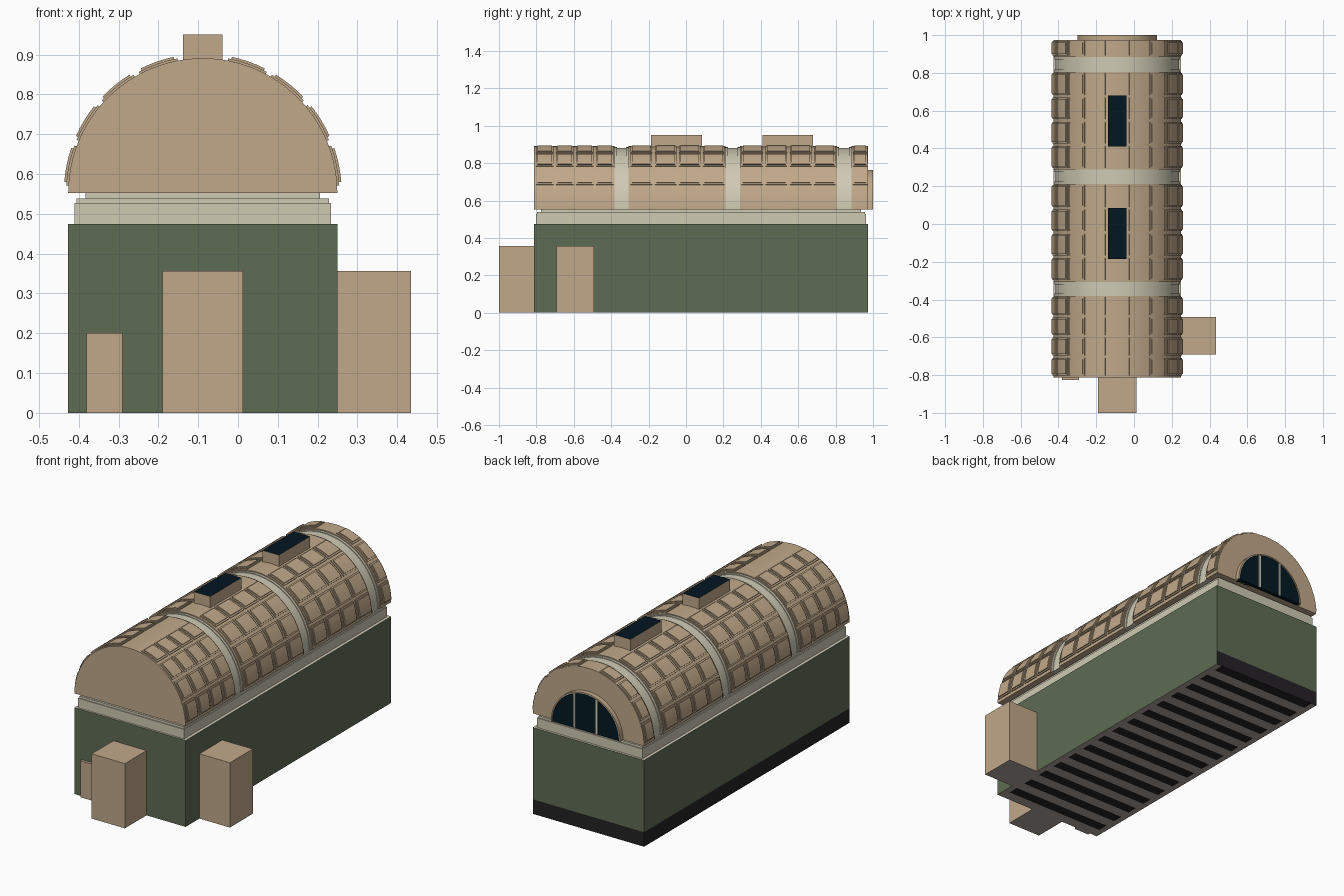
import bpy, bmesh, math
from mathutils import Vector

if "Cube" in bpy.data.objects:
    bpy.data.objects.remove(bpy.data.objects["Cube"])

CX, CZ = -0.0885, 0.553          # axis of the barrel vault
Y0, Y1 = -0.812, 0.974           # hall ends


def material(name, rgb):
    m = bpy.data.materials.new(name)
    m.diffuse_color = (*rgb, 1)
    m.use_nodes = True
    m.node_tree.nodes["Principled BSDF"].inputs["Base Color"].default_value = m.diffuse_color
    return m


TAN = material("tan plaster", (0.53, 0.395, 0.255))
GREEN = material("green wall", (0.114, 0.150, 0.087))
CREAM = material("cream stone", (0.62, 0.59, 0.455))
BLACK = material("black base", (0.018, 0.016, 0.018))
NAVY = material("navy glass", (0.001, 0.0085, 0.0155))
GREY = material("grey floor", (0.42, 0.385, 0.335))


def finish(name, bm, mats, smooth=False):
    bmesh.ops.recalc_face_normals(bm, faces=bm.faces)
    me = bpy.data.meshes.new(name)
    bm.to_mesh(me)
    bm.free()
    for m in mats:
        me.materials.append(m)
    ob = bpy.data.objects.new(name, me)
    bpy.context.collection.objects.link(ob)
    if smooth:
        bpy.ops.object.select_all(action='DESELECT')
        ob.select_set(True)
        bpy.context.view_layer.objects.active = ob
        bpy.ops.object.shade_smooth_by_angle(angle=math.radians(25))
    return ob


def add_box(bm, x0, x1, y0, y1, z0, z1):
    vs = bmesh.ops.create_cube(bm, size=1)["verts"]
    for v in vs:
        v.co = Vector(((x0 + x1) / 2 + v.co.x * (x1 - x0),
                       (y0 + y1) / 2 + v.co.y * (y1 - y0),
                       (z0 + z1) / 2 + v.co.z * (z1 - z0)))


def box(name, dims, mats, rule=None):
    bm = bmesh.new()
    add_box(bm, *dims)
    bm.normal_update()
    if rule:
        for f in bm.faces:
            f.material_index = rule(f)
    return finish(name, bm, mats)


def add_arc(bm, r0, r1, a0, a1, y0, y1, steps):
    """Arc-shaped block around the vault axis; r0 = 0 gives a solid segment."""
    angs = [math.radians(a0 + (a1 - a0) * i / steps) for i in range(steps + 1)]
    prof = [(r1, a) for a in angs]
    if r0 > 0:
        prof += [(r0, a) for a in reversed(angs)]
    rings = [[bm.verts.new((CX + r * math.cos(a), y, CZ + r * math.sin(a)))
              for r, a in prof] for y in (y0, y1)]
    n = len(prof)
    bm.faces.new(rings[0])
    bm.faces.new(rings[1])
    for i in range(n):
        j = (i + 1) % n
        bm.faces.new((rings[0][i], rings[0][j], rings[1][j], rings[1][i]))


# Main hall walls: cream ledge on top, black base band on two sides
bm = bmesh.new()
add_box(bm, -0.427, 0.25, Y0, Y1, 0, 0.475)
strips = 30
cuts = [((0, 0, 0.08), (0, 0, 1)), ((-0.395, 0, 0), (1, 0, 0)), ((0.218, 0, 0), (1, 0, 0))]
cuts += [((0, Y0 + (Y1 - Y0) * i / strips, 0), (0, 1, 0)) for i in range(1, strips)]
for co, no in cuts:
    bmesh.ops.bisect_plane(bm, geom=bm.verts[:] + bm.edges[:] + bm.faces[:],
                           plane_co=co, plane_no=no)
bm.normal_update()
for f in bm.faces:
    c = f.calc_center_median()
    if f.normal.z < -0.5:
        # Underside: grey floor with black stripes inside a grey border
        k = int((c.y - Y0) / (Y1 - Y0) * strips)
        f.material_index = 1 if k % 2 and -0.395 < c.x < 0.218 else 2
    elif f.normal.z > 0.5:
        f.material_index = 3
    elif c.z < 0.08 and (f.normal.x < -0.5 or f.normal.y > 0.5):
        f.material_index = 1
bmesh.ops.dissolve_limit(bm, angle_limit=0.01, verts=bm.verts[:], edges=bm.edges[:],
                         delimit={'MATERIAL'})
finish("hall_walls", bm, [GREEN, BLACK, GREY, CREAM])

# Door niches with grey floors
for name, dims in (("front_niche", (-0.19, 0.012, -1.0, Y0, 0, 0.356)),
                   ("side_niche", (0.25, 0.435, -0.692, -0.493, 0, 0.356)),
                   ("small_front_niche", (-0.38, -0.29, -0.826, Y0, 0, 0.201))):
    box(name, dims, [TAN, GREY], lambda f: int(f.normal.z < -0.5))

# Stepped cornice
for i, (hw, y0, y1, z0, z1) in enumerate(((0.322, -0.802, 0.962, 0.475, 0.527),
                                          (0.317, -0.797, 0.957, 0.527, 0.539),
                                          (0.294, -0.775, 0.935, 0.539, 0.554))):
    box(f"cornice_step_{i + 1}", (CX - hw, CX + hw, y0, y1, z0, z1), [CREAM])

# Vault sections and the ribs between them
ribs = [(-0.382, -0.308), (0.212, 0.288), (0.806, 0.884)]
ends = [Y0] + [y for r in ribs for y in r] + [Y1]
bm = bmesh.new()
for y0, y1 in zip(ends[::2], ends[1::2]):
    add_arc(bm, 0, 0.338, 0, 180, y0, y1, 48)
finish("barrel_vault", bm, [TAN], True)
bm = bmesh.new()
for y0, y1 in ribs:
    add_arc(bm, 0, 0.332, 0, 180, y0, y0 + 0.013, 48)
    add_arc(bm, 0, 0.328, 0, 180, y0 + 0.013, y1 - 0.013, 48)
    add_arc(bm, 0, 0.332, 0, 180, y1 - 0.013, y1, 48)
finish("vault_ribs", bm, [CREAM], True)

# Raised coffers in two steps, mirrored on both sides
bays = [(-0.803, -0.387, 4), (-0.296, 0.206, 4), (0.297, 0.799, 4), (0.893, 0.970, 1)]
bm = bmesh.new()
for start, stop, count in bays:
    gap = 0.014
    size = (stop - start - gap * (count - 1)) / count
    for k in range(count):
        y0 = start + k * (size + gap)
        y1 = y0 + size
        for row in range(4):
            a0 = 3.0 + row * 19.7
            a1 = a0 + 17.2
            for s in (0, 1):
                b0, b1 = (180 - a1, 180 - a0) if s else (a0, a1)
                add_arc(bm, 0.333, 0.3435, b0, b1, y0, y1, 4)
                add_arc(bm, 0.335, 0.349, b0 + 1.4, b1 - 1.4, y0 + 0.008, y1 - 0.008, 4)
finish("vault_coffers", bm, [TAN], True)

# Skylights with glass tops
for i, (y0, y1) in enumerate(((-0.186, 0.085), (0.41, 0.68))):
    box(f"skylight_{i + 1}", (-0.138, -0.039, y0, y1, 0.86, 0.95), [TAN, NAVY],
        lambda f: int(f.normal.z > 0.5))

# Half-round back window: rim, glass and mullions
bm = bmesh.new()
add_arc(bm, 0.204, 0.211, 0, 180, 0.965, 1.0, 32)
finish("window_rim", bm, [TAN], True)
bm = bmesh.new()
add_arc(bm, 0, 0.205, 0, 180, 0.965, 0.996, 32)
finish("window_glass", bm, [NAVY], True)
bm = bmesh.new()
for s in (-1, 1):
    x = CX + s * 0.068
    add_box(bm, x - 0.006, x + 0.006, 0.992, 1.0, CZ, CZ + 0.192)
finish("window_mullions", bm, [CREAM])
